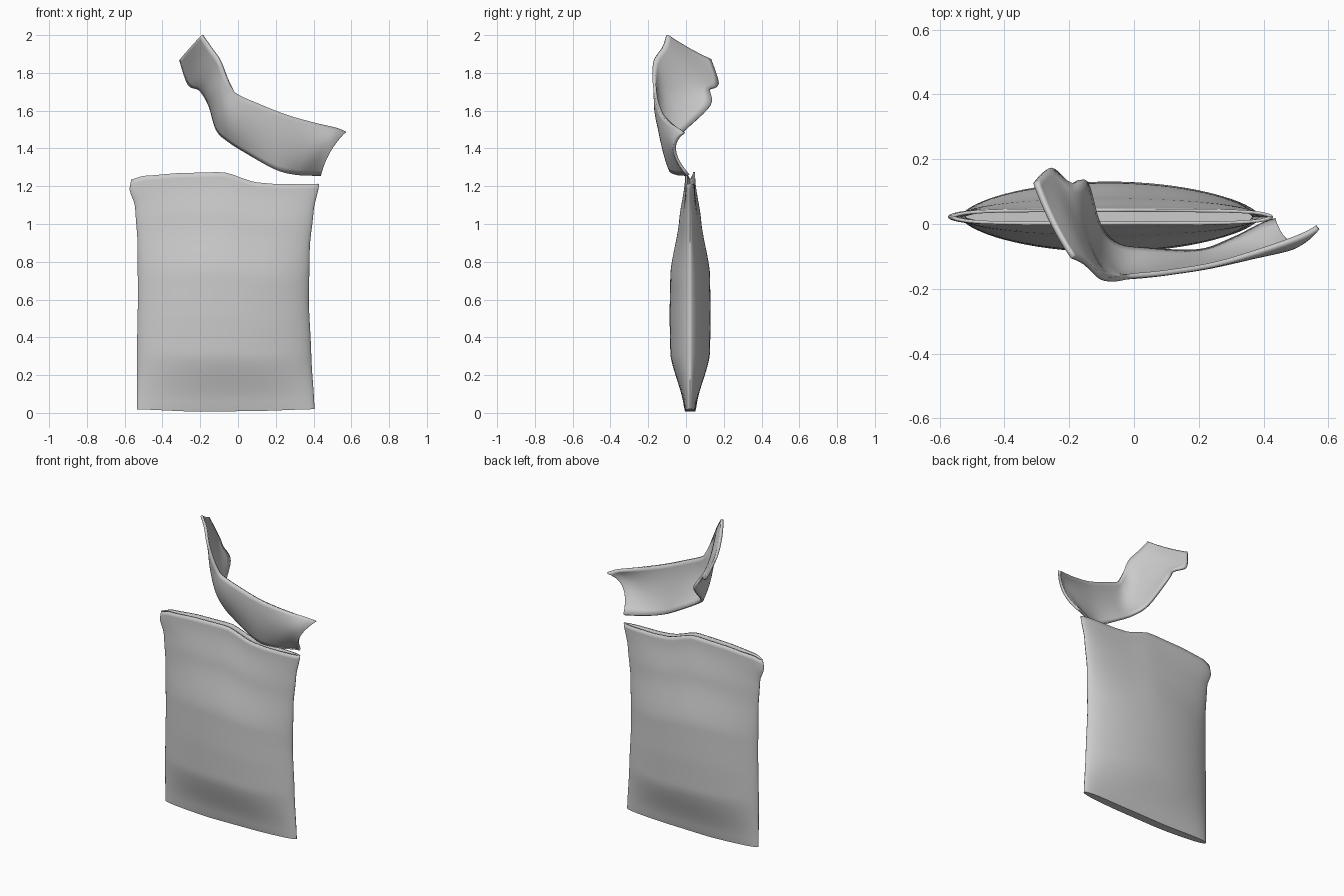
import bpy, bmesh, math
from mathutils import Vector

if "Cube" in bpy.data.objects:
    bpy.data.objects.remove(bpy.data.objects["Cube"])


def cat(p0, p1, p2, p3, t):
    """Catmull-Rom between p1 and p2 (numbers or vectors)."""
    return 0.5 * (2 * p1 + (p2 - p0) * t + (2 * p0 - 5 * p1 + 4 * p2 - p3) * t * t
                  + (3 * p1 - p0 - 3 * p2 + p3) * t ** 3)


def table(rows, x):
    """Smoothed lookup: each row is (key, value)."""
    x = min(max(x, rows[0][0]), rows[-1][0])
    for (a, va), (b, vb) in zip(rows, rows[1:]):
        if x <= b:
            t = (x - a) / (b - a)
            s = 0.5 * t + 0.5 * t * t * (3 - 2 * t)
            return va + (vb - va) * s


def make_object(name, bm, thickness, offset):
    bmesh.ops.recalc_face_normals(bm, faces=bm.faces)
    me = bpy.data.meshes.new(name)
    bm.to_mesh(me)
    bm.free()
    ob = bpy.data.objects.new(name, me)
    bpy.context.collection.objects.link(ob)
    mod = ob.modifiers.new("foil", 'SOLIDIFY')
    mod.thickness, mod.offset = thickness, offset
    bpy.ops.object.select_all(action='DESELECT')
    ob.select_set(True)
    bpy.context.view_layer.objects.active = ob
    bpy.ops.object.shade_smooth_by_angle(angle=math.radians(40))
    return ob


def grid_faces(bm, rows, closed):
    for a, b in zip(rows, rows[1:]):
        n = len(a)
        for j in range(n if closed else n - 1):
            k = (j + 1) % n
            bm.faces.new((a[j], a[k], b[k], b[j]))


# Puffed pouch: lens-shaped sections from the closed seam up to the open mouth
left = [(0, -.535), (.3, -.535), (.6, -.53), (.9, -.532), (1.1, -.545), (1.2, -.575), (1.25, -.565)]
right = [(0, .405), (.3, .388), (.6, .375), (.9, .38), (1.1, .40), (1.25, .43)]
bulge = [(0, .005), (.03, .012), (.3, .083), (.5, .087), (.72, .083), (1.0, .036), (1.2, .006), (1.25, .003)]
mouth = [(-.57, 1.235), (-.5, 1.255), (-.3, 1.27), (-.08, 1.275), (.1, 1.22), (.2, 1.212), (.43, 1.212)]
hem = [(-.57, .02), (-.2, .006), (.1, .01), (.42, .02)]

bm = bmesh.new()
rows = []
SIDES, LEVELS = 72, 48
for i in range(LEVELS + 1):
    f = i / LEVELS
    zn = 1.25 * f
    l, r, b = table(left, zn), table(right, zn), table(bulge, zn)
    row = []
    for j in range(SIDES):
        a = 2 * math.pi * j / SIDES
        u = math.cos(a)
        x = (l + r) / 2 + (r - l) / 2 * u
        half = .022 * (1 - abs(u) ** 8) ** .5 + b * max(0, 1 - u * u) ** .8
        y = .022 + math.copysign(half, math.sin(a))
        lo, hi = table(hem, x), table(mouth, x)
        row.append(bm.verts.new((x, y, lo + (hi - lo) * f)))
    rows.append(row)
grid_faces(bm, rows, True)
# closed bottom seam made of strips between the front and back sheets
for j in range(SIDES // 2):
    q = [rows[0][j], rows[0][j + 1], rows[0][SIDES - j - 1], rows[0][-j % SIDES]]
    bm.faces.new(list(dict.fromkeys(q)))
make_object("pouch", bm, .01, -1)

# Torn strip: top edge, middle and bottom edge at stations along its length
strip = [
    ((-.19, -.10, 2.0), (-.255, .01, 1.93), (-.305, .13, 1.87)),
    ((-.15, -.12, 1.94), (-.21, .02, 1.84), (-.26, .17, 1.74)),
    ((-.10, -.165, 1.87), (-.155, -.04, 1.77), (-.20, .125, 1.71)),
    ((-.06, -.17, 1.78), (-.13, -.075, 1.68), (-.15, .13, 1.63)),
    ((-.03, -.165, 1.72), (-.09, -.12, 1.61), (-.11, .0, 1.50)),
    ((.0, -.16, 1.685), (-.03, -.145, 1.55), (-.05, -.065, 1.44)),
    ((.1, -.15, 1.64), (.07, -.14, 1.50), (.05, -.08, 1.375)),
    ((.25, -.125, 1.58), (.22, -.125, 1.44), (.2, -.085, 1.29)),
    ((.4, -.08, 1.535), (.37, -.095, 1.41), (.3, -.05, 1.265)),
    ((.52, -.035, 1.505), (.46, -.075, 1.41), (.4, .0, 1.26)),
    ((.568, -.01, 1.485), (.49, -.06, 1.39), (.437, .012, 1.258)),
]
S = [[Vector(p) for p in st] for st in strip]
bm = bmesh.new()
rows = []
STEP, ACROSS = 5, 12
for i in range((len(S) - 1) * STEP + 1):
    k = min(i // STEP, len(S) - 2)
    ids = [max(k - 1, 0), k, k + 1, min(k + 2, len(S) - 1)]
    top, mid, low = (cat(*[S[n][e] for n in ids], i / STEP - k) for e in range(3))
    row = []
    for j in range(ACROSS + 1):
        v = j / ACROSS
        p = top * (1 - v) * (1 - 2 * v) + mid * 4 * v * (1 - v) + low * v * (2 * v - 1)
        row.append(bm.verts.new(p))
    rows.append(row)
grid_faces(bm, rows, False)
make_object("torn_strip", bm, .016, 0)
